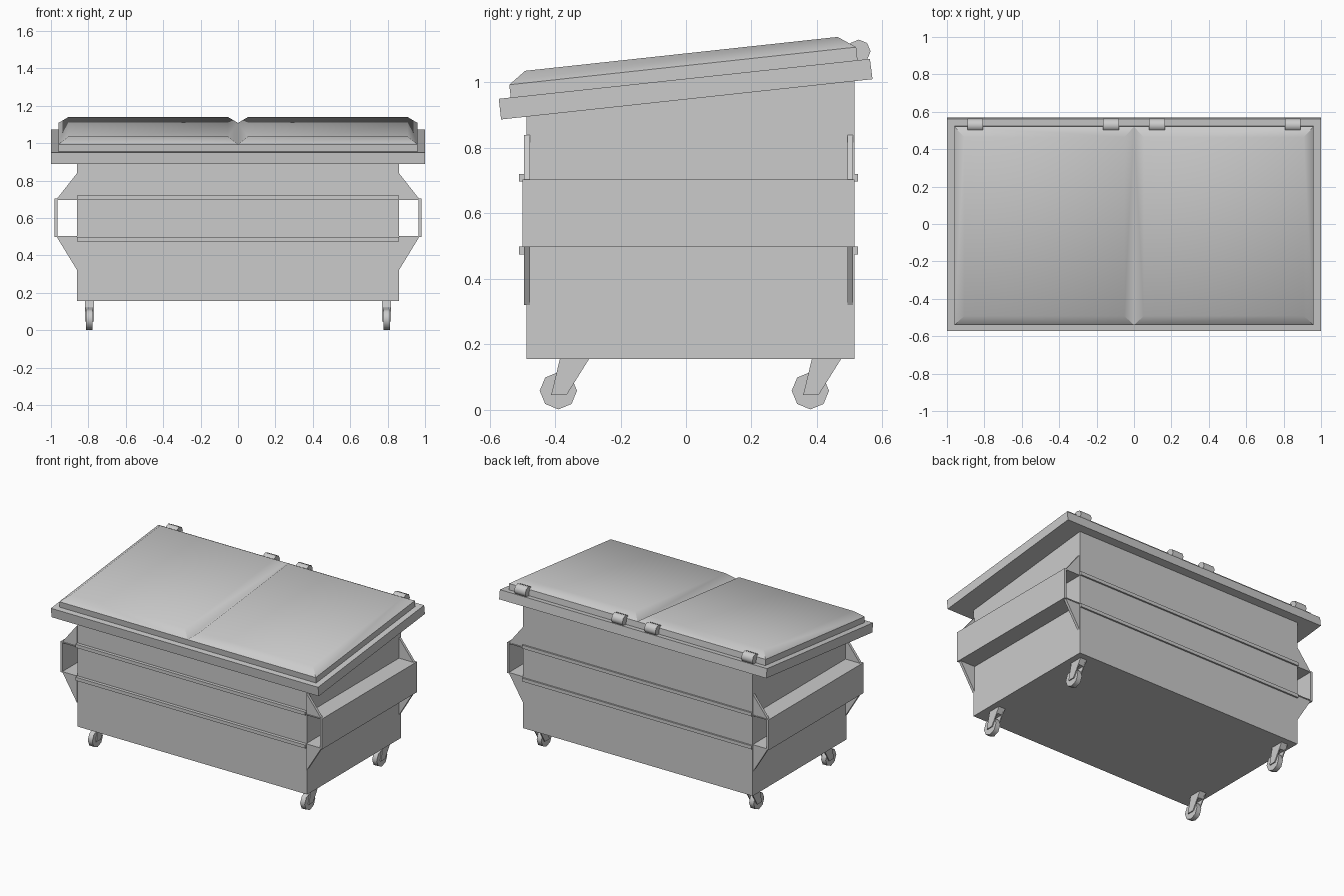
import bpy, bmesh, math
from mathutils import Matrix

cube = bpy.data.objects.get("Cube")
if cube:
    bpy.data.objects.remove(cube)

grey = bpy.data.materials.new("steel grey")
grey.use_nodes = True
colour = (0.6, 0.6, 0.6, 1)
grey.diffuse_color = colour
grey.node_tree.nodes["Principled BSDF"].inputs["Base Color"].default_value = colour


def finish(name, bm, smooth=None, mirror=False):
    """Turn a bmesh into a named object, optionally mirrored over x."""
    bmesh.ops.recalc_face_normals(bm, faces=bm.faces)
    mesh = bpy.data.meshes.new(name)
    bm.to_mesh(mesh)
    bm.free()
    mesh.materials.append(grey)
    ob = bpy.data.objects.new(name, mesh)
    bpy.context.collection.objects.link(ob)
    if mirror:
        ob.modifiers.new("Mirror", 'MIRROR')
    if smooth:
        bpy.ops.object.select_all(action='DESELECT')
        ob.select_set(True)
        bpy.context.view_layer.objects.active = ob
        bpy.ops.object.shade_smooth_by_angle(angle=math.radians(smooth))
    return ob


def prism(bm, points, lo, hi, axis='x'):
    """Extrude a (y, z) profile along x, or an (x, z) profile along y."""
    def place(p, d):
        return (d, p[0], p[1]) if axis == 'x' else (p[0], d, p[1])
    a = [bm.verts.new(place(p, lo)) for p in points]
    b = [bm.verts.new(place(p, hi)) for p in points]
    n = len(points)
    faces = [bm.faces.new(a[::-1]), bm.faces.new(b)]
    for i in range(n):
        j = (i + 1) % n
        faces.append(bm.faces.new((a[i], a[j], b[j], b[i])))
    return faces


def box(bm, x0, x1, y0, y1, z0, z1):
    return prism(bm, [(y0, z0), (y1, z0), (y1, z1), (y0, z1)], x0, x1)


def cylinder(bm, centre, radius, width, sides):
    turn = Matrix.Translation(centre) @ Matrix.Rotation(math.pi / 2, 4, 'Y')
    return bmesh.ops.create_cone(bm, cap_ends=True, segments=sides, radius1=radius,
                                 radius2=radius, depth=width, matrix=turn)


FRONT, BACK, SIDE = -0.5, 0.515, 0.86

# Sloping-topped body; the front panel sits back between two corner posts
bm = bmesh.new()
prism(bm, [(FRONT + 0.012, 0.155), (BACK, 0.155), (BACK, 1.02), (FRONT + 0.012, 0.91)], -SIDE, SIDE)
finish("body", bm)
bm = bmesh.new()
prism(bm, [(0.815, FRONT + 0.012), (0.828, FRONT), (SIDE, FRONT), (SIDE, FRONT + 0.012)], 0, 1)
for v in bm.verts:
    top = v.co.y > 0.5
    v.co = (v.co.x, v.co.z, 0.91 if top else 0.155)
finish("corner_posts", bm, mirror=True)

# Horizontal rails on the front and back
bm = bmesh.new()
for z in (0.475, 0.698):
    box(bm, -SIDE, SIDE, FRONT - 0.01, FRONT + 0.013, z, z + 0.023)
    box(bm, -SIDE, SIDE, BACK - 0.015, BACK + 0.011, z, z + 0.023)
finish("rails", bm)

# Open lifting sleeves on the sides
bm = bmesh.new()
box(bm, 0.965, 0.98, FRONT, BACK, 0.497, 0.703)
for z in (0.497, 0.697):
    box(bm, SIDE, 0.966, FRONT, BACK, z, z + 0.006)
finish("lifting_sleeves", bm, mirror=True)

# Triangular gussets above and below each sleeve
bm = bmesh.new()
for y in (-0.495, 0.493):
    for edge, tip in ((0.7, 0.84), (0.5, 0.32)):
        prism(bm, [(SIDE, edge), (0.97, edge), (SIDE, tip)], y, y + 0.018, 'y')
finish("gussets", bm, mirror=True)

# Tilted rim slab
bm = bmesh.new()
prism(bm, [(-0.565, 0.887), (0.57, 1.01), (0.562, 1.072), (-0.572, 0.95)], -1, 1)
finish("rim", bm)

# Pair of lids with raised, chamfered tops
bm = bmesh.new()
faces = prism(bm, [(-0.535, 0.95), (0.525, 1.06), (0.52, 1.108), (-0.54, 0.993)], 0, 0.96)
bm.normal_update()
bmesh.ops.recalc_face_normals(bm, faces=bm.faces)
top = max(faces, key=lambda f: f.normal.z)
bmesh.ops.inset_individual(bm, faces=[top], thickness=0.075, depth=0.037)
inner = [f for f in bm.faces if all(abs(v.co.x) < 1e-4 for v in f.verts)]
bmesh.ops.delete(bm, geom=inner, context='FACES_ONLY')
finish("lids", bm, smooth=40, mirror=True)

# Hinge barrels along the back of the lids
bm = bmesh.new()
for x in (0.123, 0.85):
    cylinder(bm, (x, 0.528, 1.095), 0.036, 0.083, 8)
finish("hinges", bm, smooth=50, mirror=True)

# Castors: eight-sided wheels in slanted forks
WHEEL_X = 0.795
wheels, forks = bmesh.new(), bmesh.new()
for y in (-0.39, 0.38):
    cylinder(wheels, (WHEEL_X, y, 0.058), 0.057, 0.034, 8)
    leg = [(y - 0.022, 0.045), (y + 0.025, 0.045), (y + 0.095, 0.157), (y + 0.005, 0.157)]
    for s in (-1, 1):
        x = WHEEL_X + s * 0.0205
        prism(forks, leg, x - 0.0035, x + 0.0035)
    prism(forks, [(y, 0.12), (y + 0.07, 0.12), (y + 0.094, 0.157), (y + 0.006, 0.157)],
          WHEEL_X - 0.018, WHEEL_X + 0.018)
finish("castor_wheels", wheels, smooth=50, mirror=True)
finish("castor_forks", forks, mirror=True)
